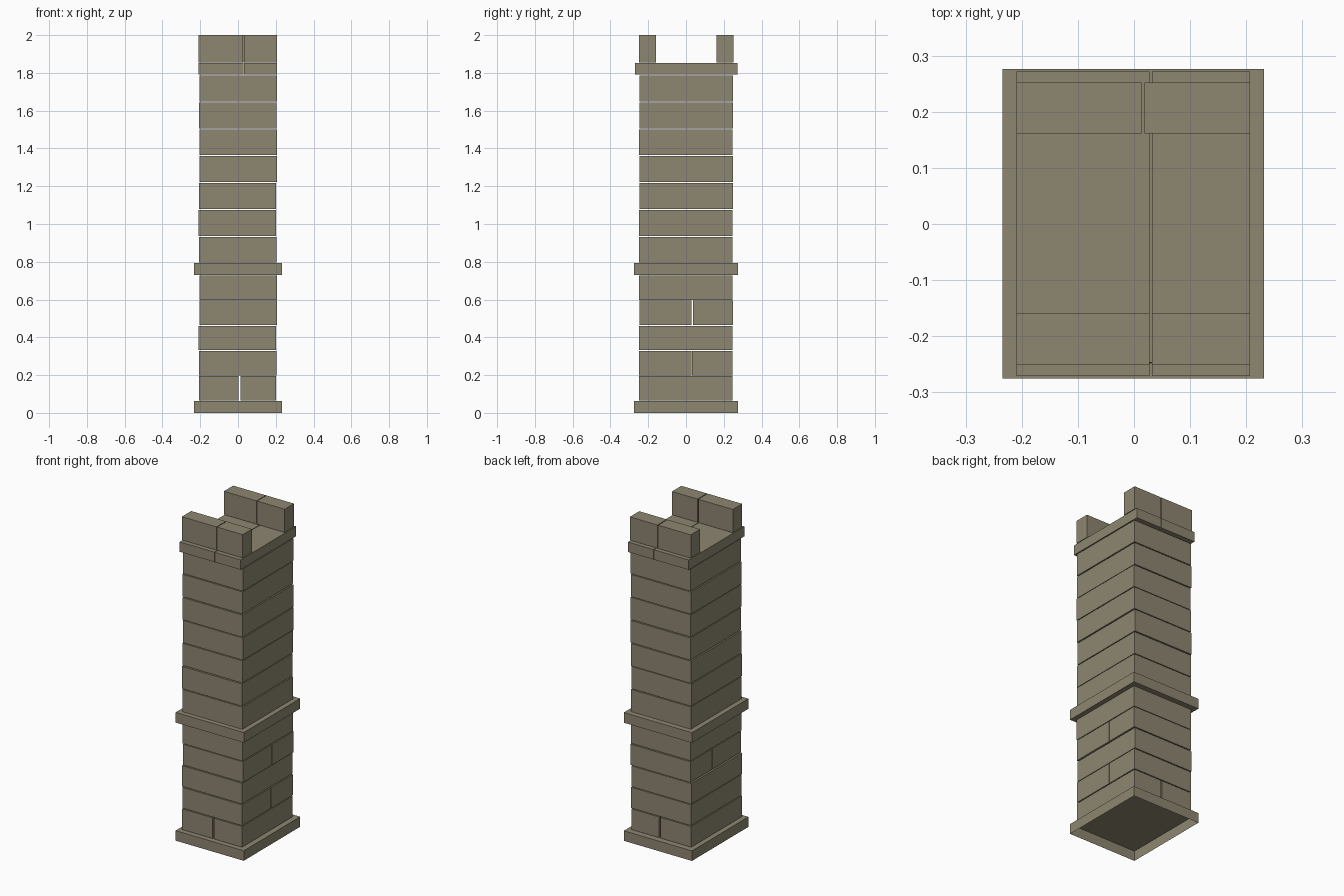
import bpy
import bmesh
import random

random.seed(4)
old = bpy.data.objects.get("Cube")
if old:
    bpy.data.objects.remove(old, do_unlink=True)

stone = bpy.data.materials.new("weathered_stone")
stone.use_nodes = True
colour = (0.27, 0.24, 0.165, 1)
stone.diffuse_color = colour
stone.node_tree.nodes["Principled BSDF"].inputs["Base Color"].default_value = colour


def block(name, x, y, z, open_bottom=False):
    """Box spanning the (low, high) pairs x, y and z."""
    bm = bmesh.new()
    bmesh.ops.create_cube(bm, size=1)
    for v in bm.verts:
        v.co = [lo + (c + 0.5) * (hi - lo) for c, (lo, hi) in zip(v.co, (x, y, z))]
    if open_bottom:
        bm.normal_update()
        under = [f for f in bm.faces if f.normal.z < -0.5]
        bmesh.ops.delete(bm, geom=under, context='FACES_ONLY')
    mesh = bpy.data.meshes.new(name)
    bm.to_mesh(mesh)
    bm.free()
    mesh.materials.append(stone)
    ob = bpy.data.objects.new(name, mesh)
    bpy.context.collection.objects.link(ob)


def split(span, at, gap):
    return [(span[0], at - gap / 2), (at + gap / 2, span[1])]


def courses(name, bottom, top, count, cuts):
    """Stack slightly shifted courses; cuts maps a course to (axis, place, gap)."""
    step = (top - bottom) / count
    for i in range(count):
        dx, dy = random.uniform(-0.003, 0.003), random.uniform(-0.002, 0.002)
        x, y = (-0.206 + dx, 0.204 + dx), (-0.248 + dy, 0.247 + dy)
        z = (bottom + i * step, bottom + (i + 1) * step - 0.005)
        axis, at, gap = cuts.get(i, ("", 0, 0))
        xs = split(x, at, gap) if axis == "x" else [x]
        ys = split(y, at, gap) if axis == "y" else [y]
        for bx in xs:
            for by in ys:
                block(f"{name}_course_{i + 1}", bx, by, z)


# Plinth, open underneath, and the band round the middle
wide_x, wide_y = (-0.234, 0.232), (-0.275, 0.276)
block("base_plinth", wide_x, wide_y, (0, 0.062), open_bottom=True)
block("middle_band", wide_x, wide_y, (0.73, 0.793))

# Shaft masonry, with a few courses divided by open joints
courses("lower", 0.066, 0.732, 5,
        {0: ("x", 0.007, 0.01), 1: ("y", 0.03, 0.002), 3: ("y", 0.033, 0.006)})
courses("upper", 0.795, 1.791, 7, {})

# Cap slabs, overhanging front and back only
for x in split((-0.209, 0.207), 0.03, 0.004):
    block("cap_slab", x, (-0.271, 0.272), (1.791, 1.852))

# Pair of crest stones along the front and along the back
for name, at, y in (("front", 0.03, (-0.25, -0.159)), ("back", 0.016, (0.161, 0.252))):
    for x in split((-0.209, 0.207), at, 0.005):
        block(f"{name}_crest_stone", x, y, (1.856, 2.0))
